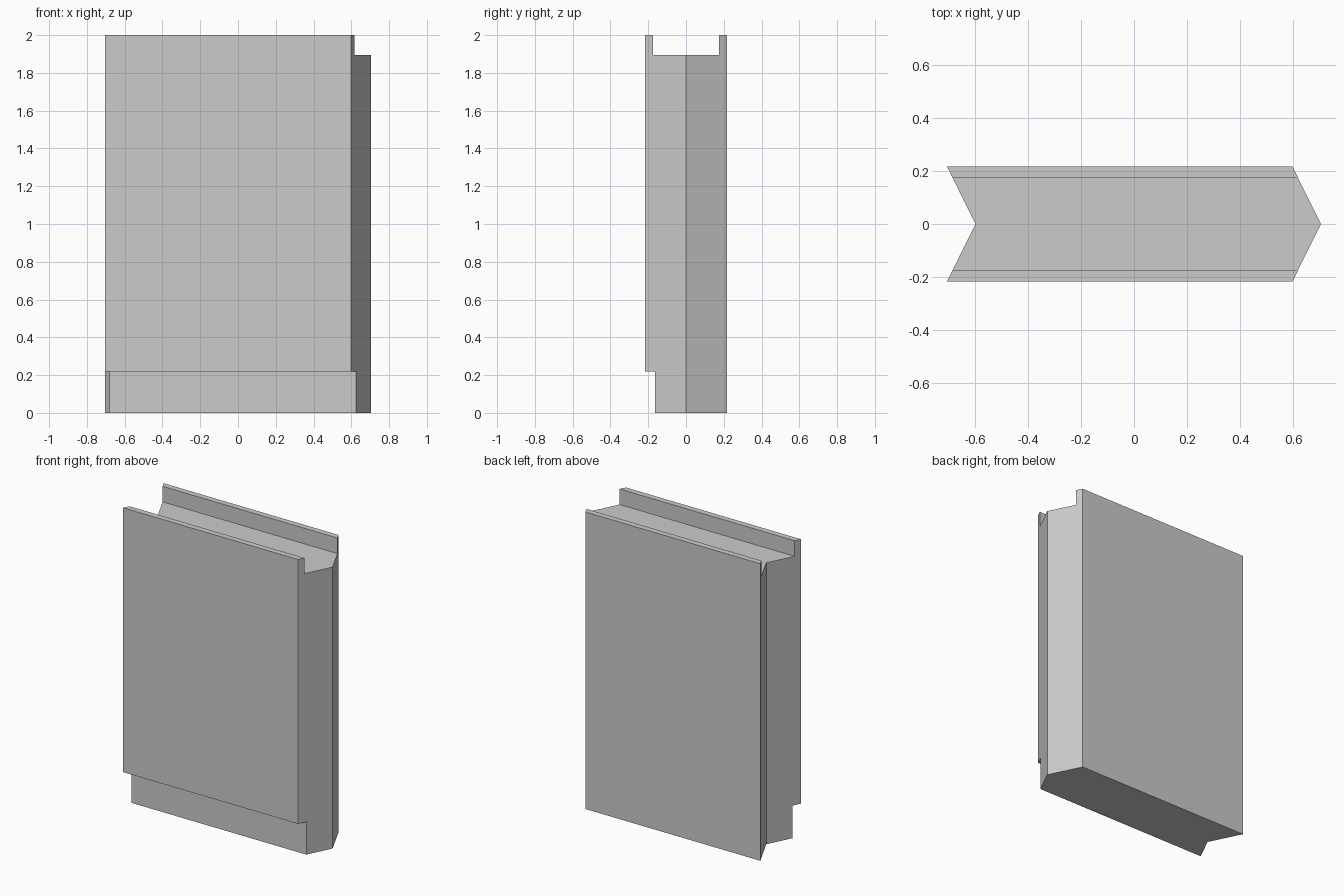
import bpy
import bmesh

# Remove the default cube
cube = bpy.data.objects.get("Cube")
if cube:
    bpy.data.objects.remove(cube, do_unlink=True)

HALF_DEPTH = 0.216
TIP = 0.705      # x of the pointed edge
NOTCH = -0.598   # x of the inner line of the notched edge
SLANT = (TIP + NOTCH) / HALF_DEPTH

# Side profile (y, z): grooved top, recessed front foot
front_half = [(0, 0), (0, 1.895), (-0.176, 1.895), (-0.176, 2),
              (-HALF_DEPTH, 2), (-HALF_DEPTH, 0.22), (-0.164, 0.22), (-0.164, 0)]
back_half = [(0, 1.895), (0, 0), (HALF_DEPTH, 0), (HALF_DEPTH, 2),
             (0.176, 2), (0.176, 1.895)]


def chevron_x(base, y):
    """Sweep the ends back toward -x away from the centre plane."""
    return base - SLANT * abs(y)


bm = bmesh.new()
for half in (front_half, back_half):
    left = [bm.verts.new((chevron_x(TIP, y), y, z)) for y, z in half]
    right = [bm.verts.new((chevron_x(NOTCH, y), y, z)) for y, z in half]
    bm.faces.new(left)
    bm.faces.new(right[::-1])
    # Long faces, leaving the centre plane open
    for i in range(len(half)):
        j = (i + 1) % len(half)
        if half[i][0] or half[j][0]:
            bm.faces.new((left[j], left[i], right[i], right[j]))

# Weld the halves and make the flat faces whole
bmesh.ops.remove_doubles(bm, verts=bm.verts[:], dist=0.0001)
bmesh.ops.recalc_face_normals(bm, faces=bm.faces[:])
seams = [e for e in bm.edges
         if len(e.link_faces) == 2 and e.calc_face_angle() < 0.001]
bmesh.ops.dissolve_edges(bm, edges=seams, use_verts=False)

mesh = bpy.data.meshes.new("interlocking_panel")
bm.to_mesh(mesh)
bm.free()
panel = bpy.data.objects.new("interlocking_panel", mesh)
bpy.context.collection.objects.link(panel)

# Plain grey finish
grey = bpy.data.materials.new("light_grey")
grey.use_nodes = True
colour = (0.6, 0.6, 0.6, 1)
grey.diffuse_color = colour
grey.node_tree.nodes["Principled BSDF"].inputs["Base Color"].default_value = colour
mesh.materials.append(grey)
